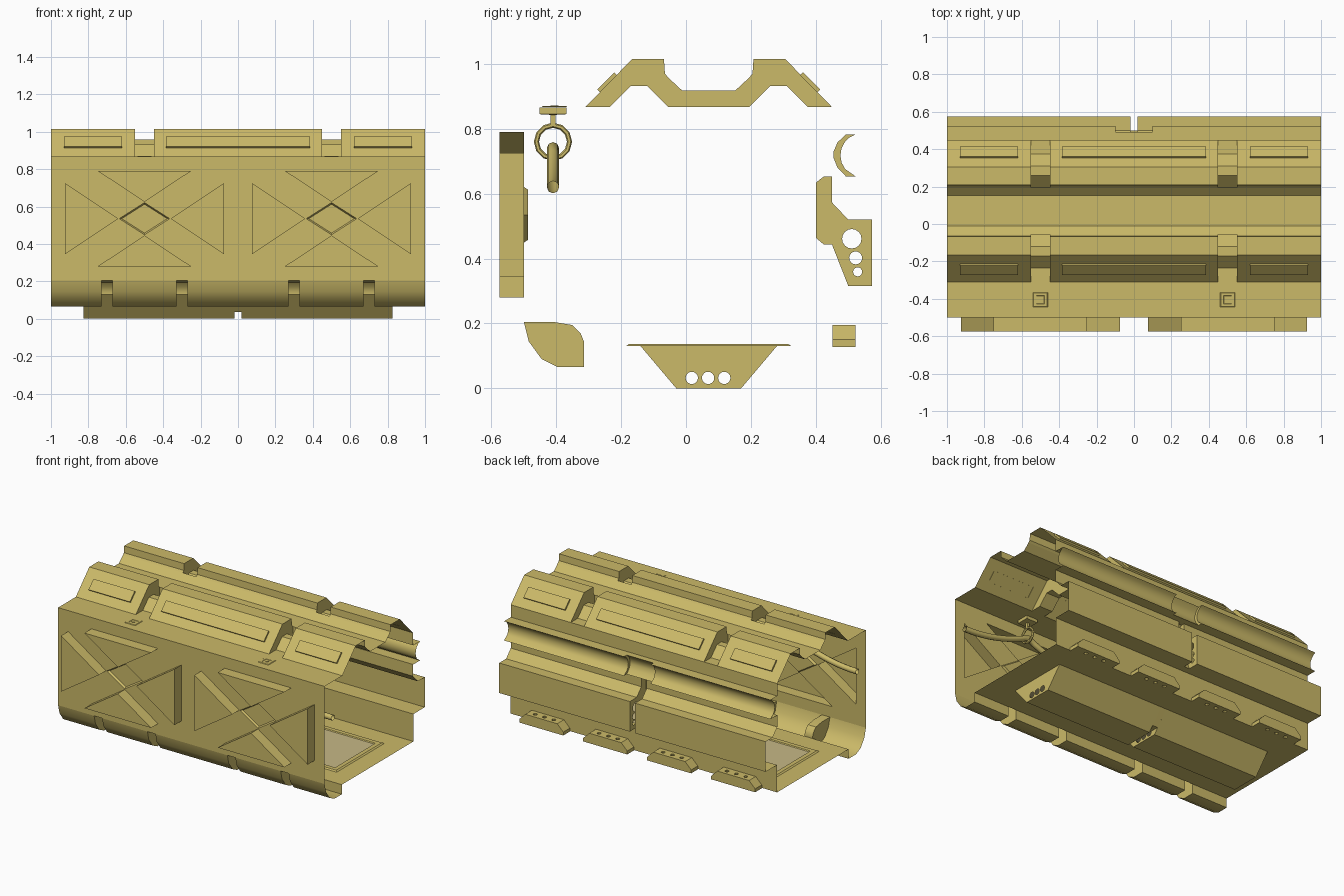
import bpy, bmesh, math
from mathutils import Vector
from mathutils.geometry import tessellate_polygon

cube = bpy.data.objects.get("Cube")
if cube:
    bpy.data.objects.remove(cube, do_unlink=True)


def material(name, rgb):
    m = bpy.data.materials.new(name)
    m.use_nodes = True
    m.diffuse_color = (*rgb, 1)
    m.node_tree.nodes["Principled BSDF"].inputs["Base Color"].default_value = (*rgb, 1)
    return m


OCHRE = material("ochre hull", (0.60, 0.49, 0.14))
TAN = material("pale tan panel", (0.57, 0.48, 0.24))


# Each piece is a (points, faces) pair; a part joins several pieces
def loft(loops, closed=True, cap=False):
    n = len(loops[0])
    pts = [p for loop in loops for p in loop]
    faces = []
    for r in range(len(loops) - 1):
        for i in range(n if closed else n - 1):
            j = (i + 1) % n
            faces.append((r * n + i, r * n + j, r * n + n + j, r * n + n + i))
    if cap:
        faces.append(tuple(range(len(pts) - n, len(pts))))
    return pts, faces


def plate(outer, holes=()):
    loops = [[Vector(p) for p in loop] for loop in (outer, *holes)]
    return [p for loop in loops for p in loop], tessellate_polygon(loops)


def part(name, pieces, mat=OCHRE, angle=35):
    bm = bmesh.new()
    for pts, faces in pieces:
        vs = [bm.verts.new(p) for p in pts]
        for f in faces:
            bm.faces.new([vs[i] for i in f])
    bmesh.ops.remove_doubles(bm, verts=bm.verts, dist=0.0004)
    bmesh.ops.recalc_face_normals(bm, faces=bm.faces)
    me = bpy.data.meshes.new(name)
    bm.to_mesh(me)
    bm.free()
    ob = bpy.data.objects.new(name, me)
    bpy.context.collection.objects.link(ob)
    return finish(ob, name, mat, angle)


def finish(ob, name, mat=OCHRE, angle=35):
    ob.name = name
    ob.data.materials.append(mat)
    bpy.ops.object.select_all(action='DESELECT')
    ob.select_set(True)
    bpy.context.view_layer.objects.active = ob
    if ob.type == 'MESH':
        bpy.ops.object.shade_smooth_by_angle(angle=math.radians(angle))
    return ob


def at(x, profile):
    return [(x, y, z) for y, z in profile]


def sheet(profile, x0, x1):
    return loft([at(x0, profile), at(x1, profile)], closed=False)


def skin(profile, gaps=()):
    """Profile swept along the module, leaving out the gaps."""
    ends = [-1] + [x for g in gaps for x in g] + [1]
    return [sheet(profile, a, b) for a, b in zip(ends[::2], ends[1::2])]


def pocket(insets, outline, gaps, holes=()):
    """Inset sheets in each gap, closed by a side plate at both ends."""
    out = []
    for g in gaps:
        out += [sheet(p, *g) for p in insets]
        out += [plate(at(x, outline), [at(x, h) for h in holes]) for x in g]
    return out


def circle(u, v, r, n=16):
    return [(u + r * math.cos(math.tau * i / n), v + r * math.sin(math.tau * i / n)) for i in range(n)]


def spans(centres, width):
    return [(c - width / 2, c + width / 2) for c in centres]


def flip(profile):
    return [(0.14 - y, z) for y, z in profile]


def rect(hx, y0, y1, z, cx=0):
    return [(cx - hx, y0, z), (cx + hx, y0, z), (cx + hx, y1, z), (cx - hx, y1, z)]


# Roof: two ridges with a channel between, cut by two ribs
ridge = [(-.31, .867), (-.166, 1.015), (-.068, 1.015), (-.065, .97), (-.055, .958)]
channel = [(-.055, .958), (-.012, .918), (.152, .918), (.195, .958)]
under = [(-.31, .867), (-.235, .867), (-.17, .932), (-.12, .932), (-.055, .867)]
rib_gaps = spans((-.5, .5), .1)
step = under + [(-.055, .958)]
outline = ridge + channel[1:3] + flip(ridge)[::-1] + flip(under)[1:] + under[:0:-1]
part("roof", skin(ridge, rib_gaps) + skin(flip(ridge), rib_gaps) + skin(channel), angle=20)
part("roof_ribs", pocket([step, flip(step), [(-.055, .867), (.195, .867)]], outline, rib_gaps), angle=20)
part("front_shelf", skin([(-.5, .867), (-.31, .867)]))

# Raised plates on the roof slopes
slope = [(-.265, .912), (-.212, .965)]
raised = [(y - .009, z + .009) for y, z in slope]
pieces = []
for x0, x1 in ((-.93, -.62), (-.385, .385), (.62, .93)):
    for f in (list, flip):
        pieces.append(loft([at(x0, f(p)) + at(x1, f(p))[::-1] for p in (slope, raised)], cap=True))
part("roof_slope_plates", pieces, angle=20)

# Front wall with braced panels: raised triangles around a sunk diamond
MID, Z0, Z1 = .535, .205, .867
holes, pieces = [], []
for c in (-.5, .5):
    shapes = []
    for s in (-1, 1):
        shapes.append([(c - .25, MID + s * .255), (c + .25, MID + s * .255), (c, MID + s * .09)])
        shapes.append([(c + s * .425, MID - .19), (c + s * .425, MID + .19), (c + s * .14, MID)])
    for tri in shapes:
        loop = [(x, -.5, z) for x, z in tri]
        holes.append(loop)
        pieces.append(loft([loop, [(x, -.575, z) for x, z in tri]], cap=True))
    dia = [[(c + k * dx, y, MID + k * dz) for dx, dz in ((-.135, 0), (0, .086), (.135, 0), (0, -.086))]
           for k, y in ((1, -.5), (.9, -.487))]
    holes.append(dia[0])
    pieces.append(loft(dia, cap=True))
wall = [(-1, -.5, Z0), (1, -.5, Z0), (1, -.5, Z1), (-1, -.5, Z1)]
part("front_wall", [plate(wall, holes)] + pieces, angle=20)

# Rounded lower front edge with four notches
curve = [(-.5, .205), (-.485, .145), (-.445, .09), (-.395, .065), (-.315, .065)]
back = [(-.5, .205), (-.41, .205), (-.35, .195), (-.325, .17), (-.315, .145), (-.315, .13)]
notches = spans((-.7, -.3, .3, .7), .06)
part("lower_front_edge", skin(curve + [(-.315, .13)], notches))
part("edge_notches", pocket([back], curve + back[:0:-1], notches))

# Rear conduit groove with a deeper seat in the middle
arc = [(.545 + .069 * math.cos(math.radians(a)), .718 + .069 * math.sin(math.radians(a)))
       for a in range(109, 252, 18)]
seat = [(.493, .783), (.467, .758), (.455, .73), (.455, .71), (.467, .68), (.493, .653)]
lip = [(.45, .783), (.523, .783)] + arc[1:-1] + [(.523, .653), (.45, .653)]
seat_gap = [(-.1, .1)]
part("conduit_groove", skin([(.45, .867), (.45, .783)]) + skin(lip, seat_gap))
part("conduit_seat", pocket([[lip[0]] + seat + [lip[-1]]], lip[1:-1] + seat[::-1], seat_gap))

# Rear lower block with a central slot whose cheeks are pierced
block = [(.45, .653), (.45, .573), (.5, .52), (.574, .52), (.574, .316), (.5, .316)]
slot = [(.45, .653), (.425, .653), (.4, .634), (.4, .464), (.425, .443), (.45, .443), (.5, .316)]
slot_gap = [(-.02, .02)]
cheek_holes = [circle(.511, .461, .03), circle(.523, .402, .02), circle(.529, .359, .014)]
part("rear_wall", skin(block, slot_gap) + skin([(.5, .316), (.452, .316), (.452, .13)]))
part("rear_slot", pocket([slot], block + slot[-2:0:-1], slot_gap, cheek_holes))

# Clamps along the foot of the rear wall
pieces = []
for c in (-.72, -.24, .24, .72):
    side = [(c - .165, .127), (c - .165, .15), (c - .12, .195), (c + .12, .195), (c + .165, .15), (c + .165, .127)]
    ends = [[(x, y, z) for x, z in side] for y in (.452, .523)]
    pieces += [loft(ends, closed=False), plate(ends[0]), plate(ends[1])]
    bores = [circle(c + d, .488, .013, 10) for d in (-.07, 0, .07)]
    low, high = ([[(x, y, z) for x, y in b] for b in bores] for z in (.127, .195))
    pieces[-3][1].pop(2)
    pieces += [plate(rect(.165, .452, .523, .127, c), low), plate(rect(.12, .452, .523, .195, c), high)]
    pieces += [loft(pair) for pair in zip(low, high)]
part("rear_clamps", pieces, angle=30)

# Floor with an under-slung trough in two halves
L = .825
floor = [(-1, -.315, .13), (1, -.315, .13), (1, .452, .13), (-1, .452, .13)]
part("floor", [plate(floor, [rect(L, -.14, .28, .13)])])
trough = [(-.14, .13), (-.03, 0), (.17, 0), (.28, .13)]
bridge = [(-.14, .13), (-.06, .036), (.2, .036), (.28, .13)]
bores = [circle(y, .032, .019) for y in (.018, .068, .118)]
pieces = [sheet(trough, -L, -.02), sheet(trough, .02, L)] + pocket([bridge], trough, slot_gap, bores)
pieces += [plate(at(x, trough), [at(x, b) for b in bores]) for x in (-L, L)]
part("underfloor_trough", pieces)
part("floor_frame", [loft([rect(L + d, -.14 - d, .28 + d, z)
                           for d, z in ((.045, .13), (.035, .137), (.006, .137), (0, .131))])], angle=20)
part("floor_panel", [plate(rect(L, -.14, .28, .132))], TAN)

# Ceiling hooks carrying a slung cable
for c, side in ((-.5, "right"), (.5, "left")):
    mount = [rect(h, -.41 - h, -.41 + h, z, c)
             for h, z in ((.042, .866), (.042, .845), (.008, .843), (.008, .81))]
    part(side + "_hook_mount", [loft(mount)], angle=20)
    bpy.ops.mesh.primitive_torus_add(location=(c, -.41, .76), rotation=(0, math.pi / 2, 0), major_radius=.051,
                                     minor_radius=.008, major_segments=12, minor_segments=6)
    finish(bpy.context.object, side + "_hook_ring")
    part(side + "_hook_bolt", [loft([rect(h, -.405 - h, -.405 + h, z, c) for h, z in
                                     ((.04, .867), (.036, .87), (.022, .87), (.02, .868))], cap=True),
                               loft([[(x, y, z) for x, y in circle(c, -.405, .012)]
                                     for z in (.868, .871)], cap=True)], angle=20)

cable = bpy.data.curves.new("cable", 'CURVE')
cable.dimensions = '3D'
cable.bevel_depth = .019
cable.bevel_resolution = 2
spline = cable.splines.new('POLY')
spline.points.add(40)
for i, p in enumerate(spline.points):
    x = -1 + i / 20
    p.co = (x, -.41, .62 + .48 * (x - round(x)) ** 2, 1)
ob = bpy.data.objects.new("slung_cable", cable)
bpy.context.collection.objects.link(ob)
finish(ob, "slung_cable")
